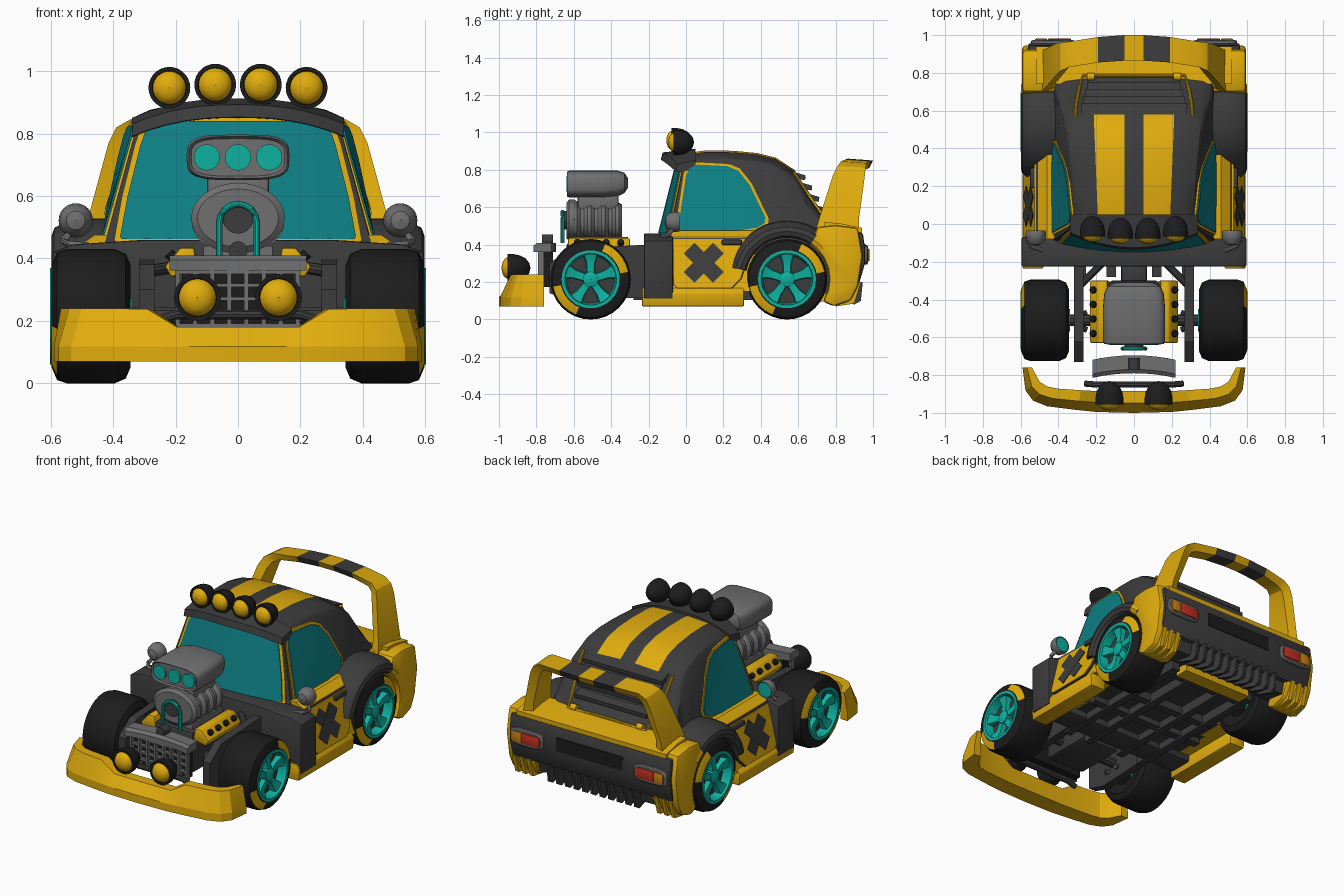
import bpy, bmesh, math
from math import sin, cos, pi, radians
from mathutils import Vector as V

if "Cube" in bpy.data.objects:
    bpy.data.objects.remove(bpy.data.objects["Cube"])

COL = dict(yellow=(.75, .415, .004), dark=(.045, .045, .046), black=(.012, .012, .012), gray=(.16, .16, .16),
           teal=(.004, .44, .35), glass=(.004, .215, .235), red=(.55, .03, .015), orange=(.60, .22, .006))
MAT = {}
for k, c in COL.items():
    MAT[k] = bpy.data.materials.new(k)
    MAT[k].diffuse_color = (*c, 1)

def loft(name, secs, mats, wrap=False, mirror=False, bevel=0, rule=None, sharp=32):
    """Skin closed loops of points; rule(i, j) picks the material slot of each face."""
    mats = mats.split()
    bm = bmesh.new()
    for s in ((1, -1) if mirror else (1,)):
        R = [[bm.verts.new((p[0] * s, p[1], p[2])) for p in sec] for sec in secs]
        n, m = len(R), len(R[0])
        for i in range(n if wrap else n - 1):
            a, b = R[i], R[(i + 1) % n]
            for j in range(m):
                f = bm.faces.new((a[j], a[(j + 1) % m], b[(j + 1) % m], b[j]))
                f.material_index = rule(i, j) if rule else 0
        if not wrap:
            bm.faces.new(R[0])
            bm.faces.new(R[-1])
    bmesh.ops.recalc_face_normals(bm, faces=bm.faces)
    if bevel:
        es = [e for e in bm.edges if len(e.link_faces) == 2 and e.calc_face_angle(0) > .6]
        bmesh.ops.bevel(bm, geom=es, offset=bevel, segments=2, affect='EDGES', profile=.5, clamp_overlap=True)
    me = bpy.data.meshes.new(name)
    bm.to_mesh(me)
    bm.free()
    for k in mats:
        me.materials.append(MAT[k])
    me.shade_smooth()
    me.set_sharp_from_angle(angle=radians(sharp))
    ob = bpy.data.objects.new(name, me)
    bpy.context.collection.objects.link(ob)

def box(name, c, s, mat, mirror=False, bevel=0):
    x, y, z = c
    a, b, d = (q / 2 for q in s)
    loft(name, [[(x + k, y - b, z - d), (x + k, y + b, z - d), (x + k, y + b, z + d), (x + k, y - b, z + d)]
                for k in (-a, a)], mat, mirror=mirror, bevel=bevel)

def prism_x(name, pts, a, b, mat, **k):      # (y, z) outline pushed along x
    loft(name, [[(x, p, q) for p, q in pts] for x in (a, b)], mat, **k)

def prism_y(name, pts, a, b, mat, **k):      # (x, z) outline pushed along y
    loft(name, [[(p, y, q) for p, q in pts] for y in (a, b)], mat, **k)

def lathe(name, prof, c, axis, mats, n=32, **k):    # prof: (radius, distance along axis)
    secs = []
    for i in range(n):
        u, w = cos(2 * pi * i / n), sin(2 * pi * i / n)
        secs.append([(c[0] + d, c[1] + r * u, c[2] + r * w) if axis == 'x' else
                     (c[0] + r * u, c[1] + d, c[2] + r * w) for r, d in prof])
    loft(name, secs, mats, wrap=True, **k)

def tube(name, pts, r, mat, mirror=False, n=10):
    pts = [V(p) for p in pts]
    secs = []
    for i, p in enumerate(pts):
        t = (pts[min(i + 1, len(pts) - 1)] - pts[max(i - 1, 0)]).normalized()
        a = t.cross(V((0, 0, 1)) if abs(t.z) < .9 else V((0, 1, 0))).normalized()
        b = t.cross(a)
        secs.append([p + a * r * cos(q * 2 * pi / n) + b * r * sin(q * 2 * pi / n) for q in range(n)])
    loft(name, secs, mat, mirror=mirror)

def side_plate(name, pts, fx, lift, mat):    # convex (y, z) outline laid on a side surface
    cy, cz = (sum(p[k] for p in pts) / len(pts) for k in (0, 1))
    loft(name, [[(fx(y, z) + d, y, z) for y, z in ((cy + (p - cy) * s, cz + (q - cz) * s) for p, q in pts)]
                for s, d in ((1, lift - .012), (1, lift), (.6, lift), (.02, lift))], mat, mirror=True)

# wheels: tyre with painted sidewall arcs, rim, spokes, hub
for tag, cy in (('front', -.51), ('rear', .54)):
    c = (0, cy, .215)
    lathe(tag + '_tyre', [(.10, .36), (.165, .345), (.2, .36), (.215, .395), (.215, .55), (.205, .58), (.162, .598),
          (.15, .598), (.14, .58)], c, 'x', 'black yellow', mirror=True, rule=lambda i, j: int(j == 5 and i % 16 in (1, 2, 3, 4, 5)))
    lathe(tag + '_rim', [(.155, .56), (.155, .602), (.138, .602), (.128, .545), (.001, .545), (.001, .5), (.14, .5)],
          c, 'x', 'teal dark', mirror=True, rule=lambda i, j: int(j == 3))
    lathe(tag + '_hub', [(.001, .54), (.045, .54), (.04, .582), (.02, .59), (.001, .59)], c, 'x', 'teal', n=16, mirror=True)
    lathe(tag + '_brake', [(.001, .34), (.06, .34), (.06, .37), (.001, .37)], c, 'x', 'teal', n=16, mirror=True)
    for k in range(5):
        a = pi / 2 + k * 2 * pi / 5
        rad, tan = V((0, cos(a), sin(a))), V((0, -sin(a), cos(a)))
        secs = []
        for r, w, x in ((.03, .022, .578), (.09, .026, .57), (.143, .046, .59)):
            p = V(c) + rad * r
            secs.append([p + tan * w + V((.54, 0, 0)), p + tan * w * .8 + V((x, 0, 0)),
                         p - tan * w * .8 + V((x, 0, 0)), p - tan * w + V((.54, 0, 0))])
        loft(f'{tag}_spoke_{k}', secs, 'teal', mirror=True)
    tube(tag + '_axle', [(-.36, cy, .215), (.36, cy, .215)], .03, 'dark')

# front bumper
half = [(.59, -.76, .54, -.76, .24), (.575, -.88, .50, -.835, .24), (.535, -.935, .46, -.86, .24), (.46, -.965, .40, -.872, .24),
        (.3, -.985, .28, -.88, .238), (.2, -.995, .19, -.885, .18), (0, -1, 0, -.885, .18)]
full = [(-a, b, -d, e, z) for a, b, d, e, z in half] + half[-2::-1]
loft('front_bumper', [[(a, b, .07), (a, b, .118), (a * .55 + d * .45, b * .55 + e * .45, z), (d, e, z), (d, e, .07)]
                      for a, b, d, e, z in full], 'yellow', sharp=18)

# lamps on bumper and roof
def lamp(name, x, y, z, s):
    prof = [(.001, .128), (.025, .122), (.046, .105), (.06, .078), (.067, .045), (.067, .018), (.055, .018), (.053, .022),
            (.046, .008), (.034, -.002), (.018, -.008), (.001, -.01)]
    lathe(name, [(r * s, d * s) for r, d in prof], (x, y, z), 'y', 'black yellow', n=28, rule=lambda i, j: int(7 <= j <= 10), sharp=40)
for s in (-1, 1):
    lamp('bumper_lamp', s * .13, -.975, .275, 1.12)
    lamp('roof_lamp_outer', s * .22, -.085, .947, 1)
    lamp('roof_lamp_inner', s * .073, -.095, .957, 1)
tube('bumper_lamp_bar', [(-.26, -.845, .2), (-.2, -.85, .22), (.2, -.85, .22), (.26, -.845, .2)], .016, 'dark')

# radiator
xs = [-.22 + .44 * i / 8 for i in range(9)]
yr = lambda x: -.79 - .5 * x * x
loft('radiator_top', [[(x, yr(x), .362), (x, yr(x), .395), (x, yr(x) + .02, .41), (x, yr(x) + .095, .41), (x, yr(x) + .095, .362)]
                      for x in xs], 'gray')
box('radiator_core', (0, -.735, .27), (.36, .05, .19), 'black')
for i in range(8):
    box('grille_upright', (-.193 + .055 * i, -.775, .272), (.014, .03, .19), 'gray')
for i in range(5):
    box('grille_slat', (0, -.775, .185 + .043 * i), (.40, .022, .012), 'gray')
lathe('radiator_cap', [(.001, .0), (.03, .0), (.03, .06), (.001, .06)], (0, -.77, .425), 'y', 'dark', n=16)

# engine, blower and scoop
box('engine_block', (0, -.47, .28), (.27, .34, .26), 'dark', bevel=.02)
box('gearbox', (0, -.26, .27), (.14, .14, .2), 'dark', bevel=.02)
prism_y('valve_cover', [(.13, .36), (.215, .34), (.235, .375), (.185, .435), (.14, .435)], -.63, -.30, 'yellow', mirror=True, bevel=.008)
for i in range(4):
    tube('valve_bolt', [(.2, -.58 + .077 * i, .395), (.222, -.58 + .077 * i, .418)], .018, 'black', True)
def oval(y, rx, rz, cz, e=1.0, n=32):
    f = lambda t: math.copysign(abs(t) ** e, t)
    return [(rx * f(cos(2 * pi * i / n)), y, cz + rz * f(sin(2 * pi * i / n))) for i in range(n)]
ribs = [oval(-.60 + .0185 * i, .148 - .018 * (i % 4 > 1), .1 - .012 * (i % 4 > 1), .525, .8) for i in range(15)]
loft('blower_case', ribs, 'gray')
loft('blower_front', [oval(-.58, .135, .1, .53), oval(-.60, .15, .112, .53), oval(-.625, .15, .112, .53), oval(-.64, .13, .093, .53)], 'gray')
loft('blower_pulley', [oval(-.63, .05, .05, .53), oval(-.655, .05, .05, .53)], 'dark')
box('blower_base', (0, -.46, .42), (.22, .30, .04), 'gray')
prism_x('scoop_neck', [(-.58, .58), (-.36, .58), (-.36, .68), (-.58, .68)], -.1, .1, 'gray', bevel=.015)
loft('scoop', [oval(y, rx, rz, cz, .55) for y, rx, rz, cz in ((-.625, .12, .035, .724), (-.625, .15, .06, .724), (-.635, .158, .067, .724),
     (-.62, .165, .073, .724), (-.45, .165, .073, .724), (-.37, .158, .07, .727), (-.33, .14, .055, .73), (-.31, .1, .025, .73))], 'gray')
for x in (-.1, 0, .1):
    loft('scoop_port', [[(p[0] + x, p[1], p[2]) for p in oval(y, .042, .042, .724, n=24)] for y in (-.60, -.638)], 'teal')
tube('drive_belt', [(-.06, -.66, .41)] + [(-.06 * cos(a * pi / 8), -.66, .515 + .06 * sin(a * pi / 8)) for a in range(9)] + [(.06, -.66, .41)], .011, 'teal')

# chassis
prism_x('front_rail', [(-.73, .14), (-.73, .3), (-.62, .38), (-.2, .40), (-.2, .12), (-.6, .1)], .268, .318, 'dark', mirror=True)
tube('front_strut', [(.16, -.2, .38), (.28, -.32, .36)], .02, 'dark', True)
tube('front_arm', [(.25, -.47, .17), (.36, -.51, .19), (.25, -.56, .17)], .016, 'dark', True)
box('floor_tub', (0, .06, .295), (.82, .52, .29), 'dark')
box('rear_tub', (0, .58, .32), (.66, .56, .30), 'dark')
for x in (.12, .28):
    box('floor_beam', (x, .22, .135), (.05, 1.0, .06), 'dark', True)
for y in (-.1, .1, .3, .64):
    box('floor_cross', (0, y, .14), (.8 if y < .3 else .56, .05, .05), 'dark')

# cowl, doors, skirts
prism_y('cowl', [(-.595, .11), (-.595, .42), (-.53, .445), (-.3, .46), (.3, .46), (.53, .445), (.595, .42), (.595, .11)], -.225, -.07, 'dark', bevel=.008)
prism_y('skirt', [(.48, .07), (.585, .07), (.592, .14), (.57, .17), (.48, .17)], -.235, .31, 'yellow', mirror=True, bevel=.006)
door_x = lambda y, z: .52 + (.44 - z) * .24
prism_y('door_side', [(.38, .15), (.575, .15), (.51, .44), (.46, .475), (.38, .475)], -.08, .37, 'yellow', mirror=True)
door = [(-.065, .19), (-.045, .17), (.24, .17), (.29, .22), (.335, .36), (.34, .43), (-.065, .43)]
side_plate('door_gap', [(y * 1.03, z + (z - .3) * .04) for y, z in door], door_x, -.003, 'dark')
side_plate('door_panel', door, door_x, .004, 'yellow')
for s in (-1, 1):
    a, b = .078, .058
    q = [(a - b / 2, a + b / 2), (a + b / 2, a - b / 2), (-a + b / 2, -a - b / 2), (-a - b / 2, -a + b / 2)]
    side_plate('door_cross', [(.095 + p, .303 + s * r) for p, r in q], door_x, .009 + .0005 * s, 'dark')
box('door_handle', (.535, .245, .412), (.03, .11, .03), 'dark', True, .01)

# cabin shell with roof stripes
slope = lambda y: .28 - .1 * min(max(y / .45, 0), 1)
wid = lambda y, z: .43 - slope(y) * (z - .45)
yw = lambda x, z: -.14 + .25 * (z - .45) + .3 * x * x
secs = []
for k, (y, zc) in enumerate(((-.03, .885), (.1, .903), (.25, .902), (.38, .89), (.48, .865), (.58, .80), (.64, .70), (.72, .58), (.80, .50))):
    zs = zc - .075
    w = wid(y, zs)
    h = [(.44 if y < .4 else wid(y, .4), .40), (w, zs), (w - .02, zc - .045), (w - .065, zc - .025),
         (.19 + .04 * max(0, min(y, .58)), zc - .008), (.05, zc)]
    pts = h + [(-a, b) for a, b in h[::-1]]
    secs.append([(a, yw(a, b) if k == 0 else y, b) for a, b in pts])
loft('cabin', secs, 'dark yellow', rule=lambda i, j: int(i < 5 and j in (4, 6)))

# windscreen
def screen(name, rows, lift, mat):
    loft(name, [[(h * (i / 5 - 1), yw(h * (i / 5 - 1), z) - lift, z) for i in range(11)] +
                [(h * (1 - i / 5), yw(h * (1 - i / 5), z) + .04, z) for i in range(11)] for z, h in rows], mat)
screen('screen_surround', [(.44, .425), (.6, .385), (.82, .325), (.86, .27), (.88, .18)], 0, 'dark')
screen('screen_frame', [(.448, .39), (.46, .397), (.6, .372), (.76, .332), (.82, .312), (.845, .28), (.855, .22)], .007, 'yellow')
screen('screen_glass', [(.462, .372), (.47, .378), (.6, .354), (.76, .314), (.805, .298), (.83, .265), (.84, .21)], .012, 'glass')

# side windows
win = [(-.045, .475), (.0, .77), (.02, .81), (.06, .828), (.22, .82), (.28, .795), (.34, .72), (.425, .545), (.42, .515), (.38, .49), (.2, .465)]
cen = (.17, .64)
side_plate('side_window_frame', [(cen[0] + (y - cen[0]) * 1.07, cen[1] + (z - cen[1]) * 1.08) for y, z in win], wid, .006, 'yellow')
side_plate('side_window_glass', win, wid, .012, 'glass')

# visor over the windscreen
loft('visor', [[(x, -.135 + .7 * x * x, zt - .045), (x, -.125 + .7 * x * x, zt - .005), (x, .05, zt + .015), (x, .05, zt - .05)]
               for x, zt in ((.34 * t, .898 - .062 * abs(t) ** 2.4) for t in [i / 6 - 1 for i in range(13)])], 'dark')

# rear window louvres and trim
for k, (y, z) in enumerate(((.615, .785), (.65, .73), (.688, .67), (.725, .61))):
    prism_x('louvre', [(y - .06, z + .01), (y + .025, z - .015), (y + .022, z - .04), (y - .05, z - .03)], -.28 + .01 * k, .28 - .01 * k, 'dark')
tube('rear_window_trim', [(.31, .575, .79), (.305, .64, .69), (.29, .72, .572), (.27, .785, .515), (0, .785, .522)], .009, 'yellow', True)
lathe('deck_hinge', [(.001, -.02), (.02, -.02), (.02, .02), (.001, .02)], (.23, .78, .525), 'x', 'yellow', n=12, mirror=True)

# rear arches and quarters
arch = [(.222, .34), (.222, .575), (.232, .59), (.255, .598), (.28, .59), (.298, .565), (.31, .52), (.314, .45), (.31, .34)]
loft('rear_arch', [[(x, .54 + r * cos(a), .215 + r * sin(a)) for r, x in arch] for a in (radians(168 - 8 * i) for i in range(17))],
     'dark yellow', mirror=True, rule=lambda i, j: int(i > 13))
quarter = [(.54 + .226 * cos(radians(a)), .215 + .226 * sin(radians(a))) for a in (-32, -15, 0, 15, 30, 45, 55)]
prism_x('rear_quarter', quarter + [(.70, .495), (.8, .505), (.92, .49), (.945, .34), (.92, .18), (.88, .10), (.79, .07)], .40, .592,
        'yellow', mirror=True, bevel=.018)
prism_x('rear_deck', [(.74, .46), (.74, .52), (.82, .515), (.94, .49), (.94, .455)], -.52, .52, 'yellow')

# tail panel, lamps, diffuser
prism_x('tail_panel', [(.8, .19), (.925, .19), (.957, .30), (.957, .38), (.945, .465), (.8, .465)], -.56, .56, 'dark', bevel=.012)
box('number_panel', (0, .956, .36), (.46, .01, .085), 'black')
loft('tail_lamp_housing', [[(p[0] + .43, p[1], p[2]) for p in oval(y, r, .052 - .115 + r, .345, .5, 24)] for y, r in ((.93, .115), (.968, .115), (.974, .107))],
     'gray', mirror=True)
box('tail_lamp_red', (.395, .972, .345), (.125, .02, .068), 'red', True, .008)
box('tail_lamp_orange', (.492, .972, .345), (.065, .02, .068), 'orange', True, .008)
for i in range(11):
    prism_x('diffuser_fin', [(.78, .12), (.90, .08), (.935, .1), (.945, .2), (.78, .2)], -.307 + .06 * i, -.293 + .06 * i, 'dark')
prism_x('diffuser', [(.74, .14), (.88, .12), (.9, .2), (.74, .2)], -.4, .4, 'dark')
for i in range(3):
    prism_x('corner_fin', [(.80, .07), (.90, .085), (.935, .2), (.8, .2)], .43 + .05 * i, .455 + .05 * i, 'yellow', mirror=True)
box('rear_under_bar', (0, .72, .12), (.48, .09, .05), 'yellow')

# rear wing with stripes
wing = [(.49, .46, .69, .925, .43, .46), (.475, .55, .715, .925, .425, .55), (.415, .77, .785, .955, .365, .745), (.39, .82, .81, .96, .345, .78),
        (.345, .846, .83, .965, .31, .798), (.19, .856, .855, .99, .19, .806), (.05, .86, .865, 1, .05, .81)]
half = [[(a, y0, z), (a, y1, z - .01), (c, y1 - .02, d), (c, y0 + .02, d + .01)] for a, z, y0, y1, c, d in wing]
loft('rear_wing', half + [[(-x, y, z) for x, y, z in s] for s in half[::-1]], 'yellow dark', rule=lambda i, j: int(i in (5, 7)))

# mirrors
lathe('mirror_shell', [(.001, -.05), (.03, -.043), (.05, -.02), (.055, .01), (.05, .03), (.045, .026), (.001, .026)],
      (.52, -.065, .522), 'y', 'gray teal', n=24, mirror=True, rule=lambda i, j: int(j == 5))
tube('mirror_stalk', [(.535, -.07, .49), (.56, -.09, .455), (.54, -.12, .445), (.48, -.14, .44)], .012, 'gray', True)

for m in bpy.data.materials:
    if m.users and not m.is_grease_pencil:
        m.use_nodes = True
        m.node_tree.nodes["Principled BSDF"].inputs["Base Color"].default_value = m.diffuse_color
